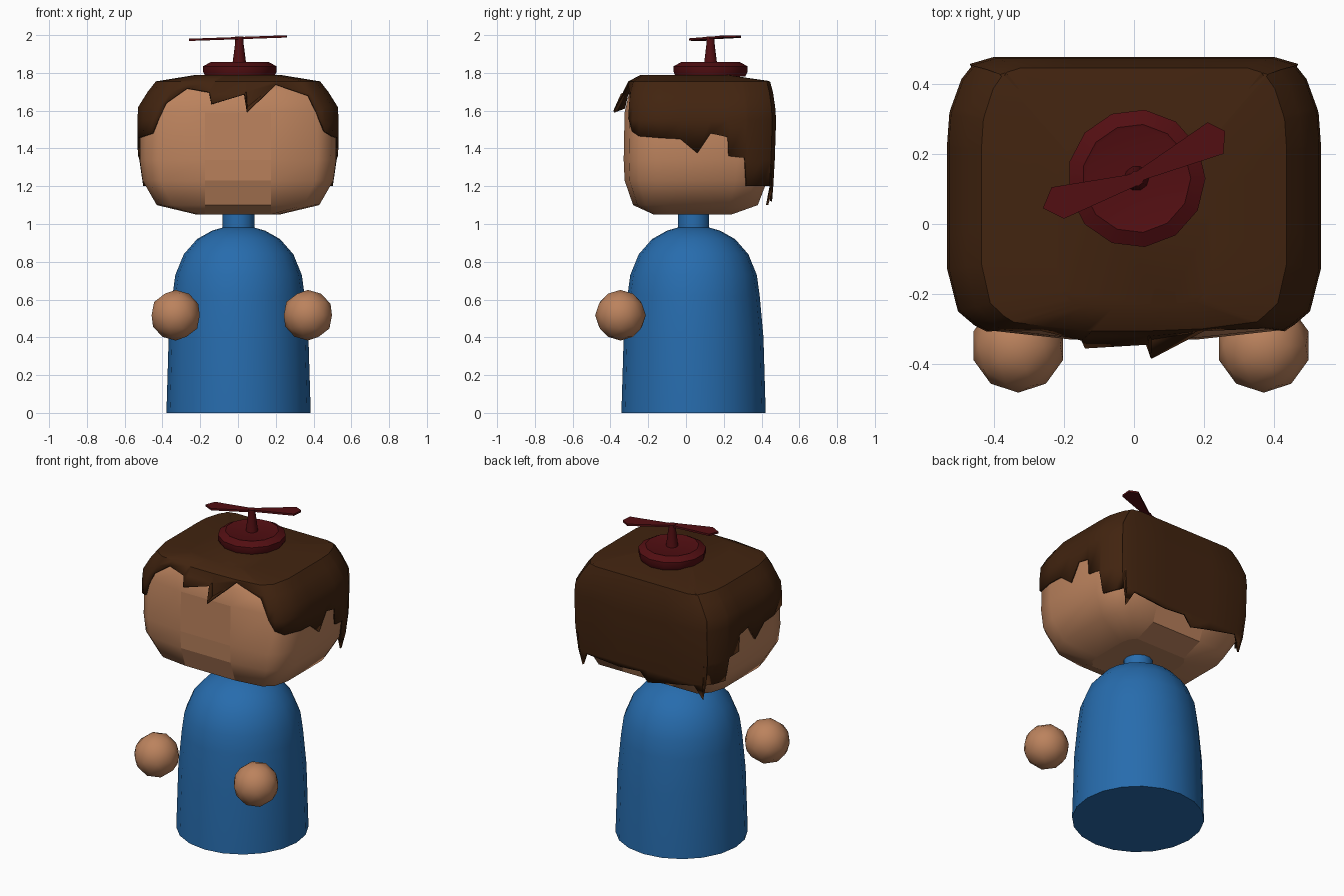
import bpy, bmesh, math

if "Cube" in bpy.data.objects:
    bpy.data.objects.remove(bpy.data.objects["Cube"])


def material(name, rgb):
    m = bpy.data.materials.new(name)
    m.diffuse_color = (*rgb, 1)
    m.use_nodes = True
    m.node_tree.nodes["Principled BSDF"].inputs["Base Color"].default_value = m.diffuse_color
    return m


SKIN = material("skin", (0.50, 0.225, 0.11))
BLUE = material("blue cloth", (0.02, 0.15, 0.42))
BROWN = material("brown hair", (0.054, 0.0175, 0.005))
RED = material("dark red", (0.085, 0.0045, 0.006))


def finish(name, bm, mat, angle=40):
    bmesh.ops.recalc_face_normals(bm, faces=bm.faces)
    me = bpy.data.meshes.new(name)
    bm.to_mesh(me)
    bm.free()
    ob = bpy.data.objects.new(name, me)
    bpy.context.collection.objects.link(ob)
    me.materials.append(mat)
    bpy.ops.object.select_all(action='DESELECT')
    ob.select_set(True)
    bpy.context.view_layer.objects.active = ob
    bpy.ops.object.shade_smooth_by_angle(angle=math.radians(angle))
    return ob


def loft(rings, cap_bottom=True):
    """Skin a list of equal-length point rings, bottom to top."""
    bm = bmesh.new()
    vs = [[bm.verts.new(p) for p in r] for r in rings]
    n = len(vs[0])
    for a, b in zip(vs, vs[1:]):
        for i in range(n):
            j = (i + 1) % n
            bm.faces.new((a[i], a[j], b[j], b[i]))
    bm.faces.new(vs[-1])
    if cap_bottom:
        bm.faces.new(vs[0][::-1])
    return bm


def lathe(name, profile, centre, sides, mat, angle=40):
    rings = [[(centre[0] + r * math.cos(2 * math.pi * i / sides),
               centre[1] + r * math.sin(2 * math.pi * i / sides), z)
              for i in range(sides)] for r, z in profile]
    return finish(name, loft(rings), mat, angle)


def lerp_table(x, table):
    """Interpolate the rows of a table sorted by its first column."""
    x = min(max(x, table[0][0]), table[-1][0])
    for a, b in zip(table, table[1:]):
        if x <= b[0]:
            t = (x - a[0]) / (b[0] - a[0])
            return [p + (q - p) * t for p, q in zip(a[1:], b[1:])]


# Body and neck
lathe("body", [(0.382, 0), (0.37, 0.4), (0.35, 0.62), (0.335, 0.73), (0.29, 0.84),
               (0.22, 0.92), (0.14, 0.965), (0.07, 0.985)], (0.003, 0.04), 20, BLUE)
lathe("neck", [(0.085, 0.96), (0.085, 1.08)], (0.003, 0.04), 14, BLUE)

# Hands
for side, x in (("left", -0.33), ("right", 0.37)):
    bm = bmesh.new()
    bmesh.ops.create_icosphere(bm, subdivisions=2, radius=0.134)
    bmesh.ops.translate(bm, verts=bm.verts, vec=(x, -0.347, 0.517))
    finish(side + "_hand", bm, SKIN, 60)

# Head: rounded box; rows are height, half width, front y, back y
HEAD = [(1.05, 0.22, -0.17, 0.24), (1.10, 0.43, -0.28, 0.38), (1.23, 0.505, -0.325, 0.43),
        (1.34, 0.52, -0.33, 0.45), (1.59, 0.515, -0.325, 0.455), (1.70, 0.45, -0.30, 0.435),
        (1.75, 0.33, -0.26, 0.36)]
quarter = [(0.34, -1), (0.81, -0.93), (0.94, -0.8), (1, -0.5), (1, 0.55),
           (0.94, 0.82), (0.81, 1), (0.34, 1)]
PLAN = quarter + [(-x, y) for x, y in reversed(quarter)]
FACE = 0.175


def plan_point(nx, ny, z, hx, y0, y1):
    return (nx * hx, (y0 + y1) / 2 + ny * (y1 - y0) / 2, z)


rings = []
for z, hx, y0, y1 in HEAD:
    ring = [plan_point(nx, ny, z, hx, y0, y1) for nx, ny in PLAN]
    rings.append([(math.copysign(FACE, x), y, h) if abs(n[0]) < 0.4 else (x, y, h)
                  for (x, y, h), n in zip(ring, PLAN)])
head = finish("head", loft(rings), SKIN, 60)
for p in head.data.polygons:  # flat face panels and bottom
    if abs(p.center.x) < 0.05 and p.center.z < 1.6:
        p.use_smooth = False

# Hair: cap whose lower edge follows a jagged line
HAIR = [(1.05, 0.47, -0.30, 0.45), (1.20, 0.512, -0.325, 0.462), (1.34, 0.53, -0.338, 0.47),
        (1.55, 0.533, -0.335, 0.477), (1.62, 0.528, -0.33, 0.472), (1.70, 0.478, -0.32, 0.46),
        (1.755, 0.435, -0.305, 0.445), (1.79, 0.22, -0.24, 0.22)]
FRONT = [(-0.455, 1.48), (-0.42, 1.56), (-0.38, 1.64), (-0.27, 1.72), (-0.15, 1.70),
         (-0.14, 1.64), (0.04, 1.69), (0.05, 1.60), (0.2, 1.74), (0.37, 1.68),
         (0.43, 1.56), (0.46, 1.49)]
SIDE = [(-0.25, 1.465), (-0.13, 1.455), (-0.03, 1.45), (0.06, 1.375), (0.13, 1.48), (0.22, 1.46),
        (0.225, 1.36), (0.31, 1.35), (0.32, 1.20), (0.40, 1.20)]
BACK = [(0.44, 1.2), (0.425, 1.10), (0.38, 1.19), (0.15, 1.17), (0.0, 1.18),
        (-0.05, 1.12), (-0.18, 1.15), (-0.38, 1.19), (-0.425, 1.10), (-0.44, 1.2)]
FRONT_CURVE = [(0, -1), (0.34, -1), (0.81, -0.93), (0.94, -0.8)]
SIDE_CURVE = [(-0.93, 0.81), (-0.8, 0.94), (-0.5, 1), (0.55, 1), (0.82, 0.94), (1, 0.81)]

columns = []  # normalised plan position, edge height, outward push


def side_columns(s):
    for y, z in SIDE[::s]:
        hx, y0, y1 = lerp_table(z, HAIR)
        ny = (y - (y0 + y1) / 2) / ((y1 - y0) / 2)
        columns.append((s * lerp_table(ny, SIDE_CURVE)[0], ny, z, 0))


for x, z in FRONT:
    nx = x / lerp_table(z, HAIR)[0]
    push = 0.4 * max(0, 1.755 - z) * max(0, 1 - abs(x) / 0.35)
    columns.append((nx, lerp_table(abs(nx), FRONT_CURVE)[0], z, push))
side_columns(1)
for x, z in BACK:
    nx = x / lerp_table(z, HAIR)[0]
    columns.append((nx, 1 if abs(nx) < 0.81 else 0.95, z, 0))
side_columns(-1)

rings = []
for level in HAIR:
    ring = []
    for nx, ny, edge, push in columns:
        z = max(level[0], edge)
        x, y, z = plan_point(nx, ny, z, *lerp_table(z, HAIR))
        ring.append((x, y - (push if level[0] <= edge else 0), z))
    rings.append(ring)
bm = loft(rings, cap_bottom=False)
bmesh.ops.remove_doubles(bm, verts=bm.verts, dist=0.0005)
hair = finish("hair", bm, BROWN, 40)
mod = hair.modifiers.new("thickness", 'SOLIDIFY')
mod.thickness = 0.012
mod.offset = -1

# Propeller cap: base and post
HUB = (0.007, 0.13)
lathe("cap_base", [(0.185, 1.78), (0.197, 1.805), (0.197, 1.835), (0.155, 1.858),
                   (0.145, 1.855)], HUB, 13, RED, 30)
lathe("propeller_post", [(0.036, 1.85), (0.022, 1.96), (0.022, 1.992)], HUB, 10, RED)


# Propeller blades: plates rising slightly from left to right
def blade(name, outline):
    tops = [(x, y, 1.99 + 0.035 * x) for x, y in outline]
    finish(name, loft([[(x, y, z - 0.012) for x, y, z in tops], tops]), RED, 20)


blade("left_blade", [(0.01, 0.15), (-0.02, 0.14), (-0.235, 0.105), (-0.26, 0.045),
                     (-0.2, 0.015), (0.01, 0.11)])
blade("right_blade", [(0.0, 0.115), (0.04, 0.13), (0.255, 0.2), (0.26, 0.265),
                      (0.21, 0.29), (0.0, 0.145)])
